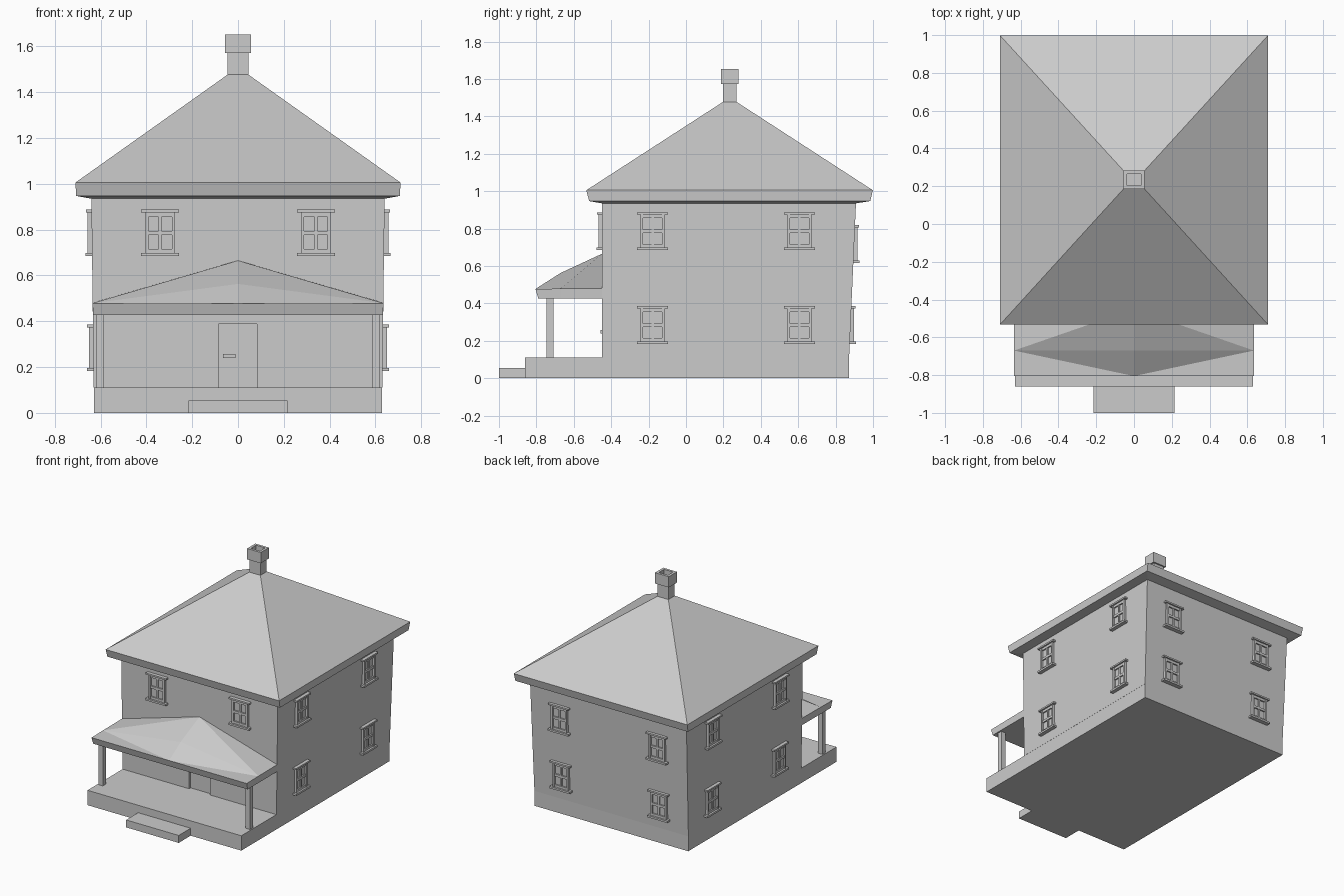
import bpy, bmesh, math
from mathutils import Matrix, Vector

if "Cube" in bpy.data.objects:
    bpy.data.objects.remove(bpy.data.objects["Cube"])

grey = bpy.data.materials.new("plain grey")
grey.diffuse_color = (0.6, 0.6, 0.6, 1)
grey.use_nodes = True
grey.node_tree.nodes["Principled BSDF"].inputs["Base Color"].default_value = grey.diffuse_color


def finish(name, bm):
    bmesh.ops.recalc_face_normals(bm, faces=bm.faces)
    me = bpy.data.meshes.new(name)
    bm.to_mesh(me)
    bm.free()
    me.materials.append(grey)
    ob = bpy.data.objects.new(name, me)
    bpy.context.collection.objects.link(ob)
    return ob


def add_loft(bm, rings):
    """Stack of rectangles (x0, x1, y0, y1, z), closed at both ends."""
    loops = [[bm.verts.new(p) for p in ((a, c, z), (b, c, z), (b, d, z), (a, d, z))]
             for a, b, c, d, z in rings]
    for lo, hi in zip(loops, loops[1:]):
        for i in range(4):
            j = (i + 1) % 4
            bm.faces.new((lo[i], lo[j], hi[j], hi[i]))
    bm.faces.new(loops[0][::-1])
    bm.faces.new(loops[-1])


def loft(name, rings):
    bm = bmesh.new()
    add_loft(bm, rings)
    return finish(name, bm)


def add_box(bm, x0, x1, y0, y1, z0, z1):
    add_loft(bm, [(x0, x1, y0, y1, z0), (x0, x1, y0, y1, z1)])


def box(name, *b):
    bm = bmesh.new()
    add_box(bm, *b)
    return finish(name, bm)


# Foundation with porch floor, and front step
box("foundation", -.629, .629, -.86, .872, 0, .11)
box("front_step", -.215, .215, -1, -.86, 0, .055)

# Walls leaning out slightly, with a recessed doorway
walls = loft("walls", [(-.63, .63, -.45, .872, .11), (-.64, .64, -.45, .909, .94)])
cutter = box("door_cutter", -.086, .084, -.5, -.432, .10, .388)
mod = walls.modifiers.new("doorway", "BOOLEAN")
mod.operation = "DIFFERENCE"
mod.solver = "EXACT"
mod.object = cutter
cutter.hide_render = True
cutter.hide_set(True)
box("door_handle", -.065, -.012, -.456, -.43, .24, .258)

# Hipped main roof with fascia and shallow soffit
loft("main_roof", [(-.64, .64, -.45, .909, .935), (-.706, .706, -.518, .985, .947),
                   (-.71, .71, -.533, .999, 1.005), (-.046, .046, .196, .272, 1.476)])

# Hollow chimney with a wider cap
loft("chimney", [(-s, s, .234 - t, .234 + t, z) for s, t, z in (
    (.045, .037, 1.44), (.045, .037, 1.572), (.056, .048, 1.572),
    (.056, .048, 1.652), (.037, .03, 1.652), (.037, .03, 1.5))])

# Porch roof: low gable against the wall, folding down to the front eave
bm = bmesh.new()
V = lambda *p: bm.verts.new(p)
front, fold, apex = V(0, -.805, .477), V(0, -.67, .563), V(0, -.45, .665)
low_mid, low_back = V(0, -.79, .427), V(0, -.45, .427)
for s in (-1, 1):
    corner, side, back = V(s * .635, -.805, .477), V(s * .635, -.67, .479), V(s * .635, -.45, .481)
    lc, ls, lb = V(s * .632, -.79, .427), V(s * .632, -.67, .427), V(s * .632, -.45, .427)
    for f in ((corner, side, front), (front, side, fold), (side, apex, fold), (side, back, apex),
              (corner, front, low_mid, lc), (corner, lc, ls, side), (side, ls, lb, back),
              (lc, low_mid, low_back, lb, ls), (back, lb, low_back, apex)):
        bm.faces.new(f)
finish("porch_roof", bm)

# Porch posts
for s, tag in ((-1, "left"), (1, "right")):
    box("porch_post_" + tag, s * .602 - .018, s * .602 + .018, -.745, -.709, .11, .43)


# Sash window: outward is local -y, wall plane at y = 0
def window(name, pos, angle):
    bm = bmesh.new()
    add_box(bm, -.083, .083, -.026, .02, .088, .100)       # lintel
    add_box(bm, -.083, .083, -.028, .02, -.102, -.088)     # sill
    for s in (-1, 1):                                      # stiles
        add_box(bm, s * .058 - .007, s * .058 + .007, -.018, .02, -.088, .088)
    for z0, z1 in ((.069, .088), (-.010, .008), (-.088, -.071)):  # rails
        add_box(bm, -.051, .051, -.014, .02, z0, z1)
    add_box(bm, -.007, .007, -.012, .02, -.071, .069)      # glazing bar
    add_box(bm, -.051, .051, -.004, .02, -.071, .069)      # glass
    bm.transform(Matrix.Translation(Vector(pos)) @ Matrix.Rotation(angle, 4, "Z"))
    finish(name, bm)


for s, tag in ((-1, "left"), (1, "right")):
    window("front_window_" + tag, (s * .34, -.45, .787), 0)
    for z, lvl in ((.285, "lower"), (.787, "upper")):
        wx = .63 + .012 * (z - .11)
        for y, end in ((-.178, "front"), (.606, "rear")):
            window(f"{tag}_{lvl}_{end}_window", (s * wx, y, z), s * math.pi / 2)
    for z, lvl in ((.285, "lower"), (.718, "upper")):
        window(f"back_{lvl}_window_{tag}", (s * .40, .872 + .0446 * (z - .11), z), math.pi)
